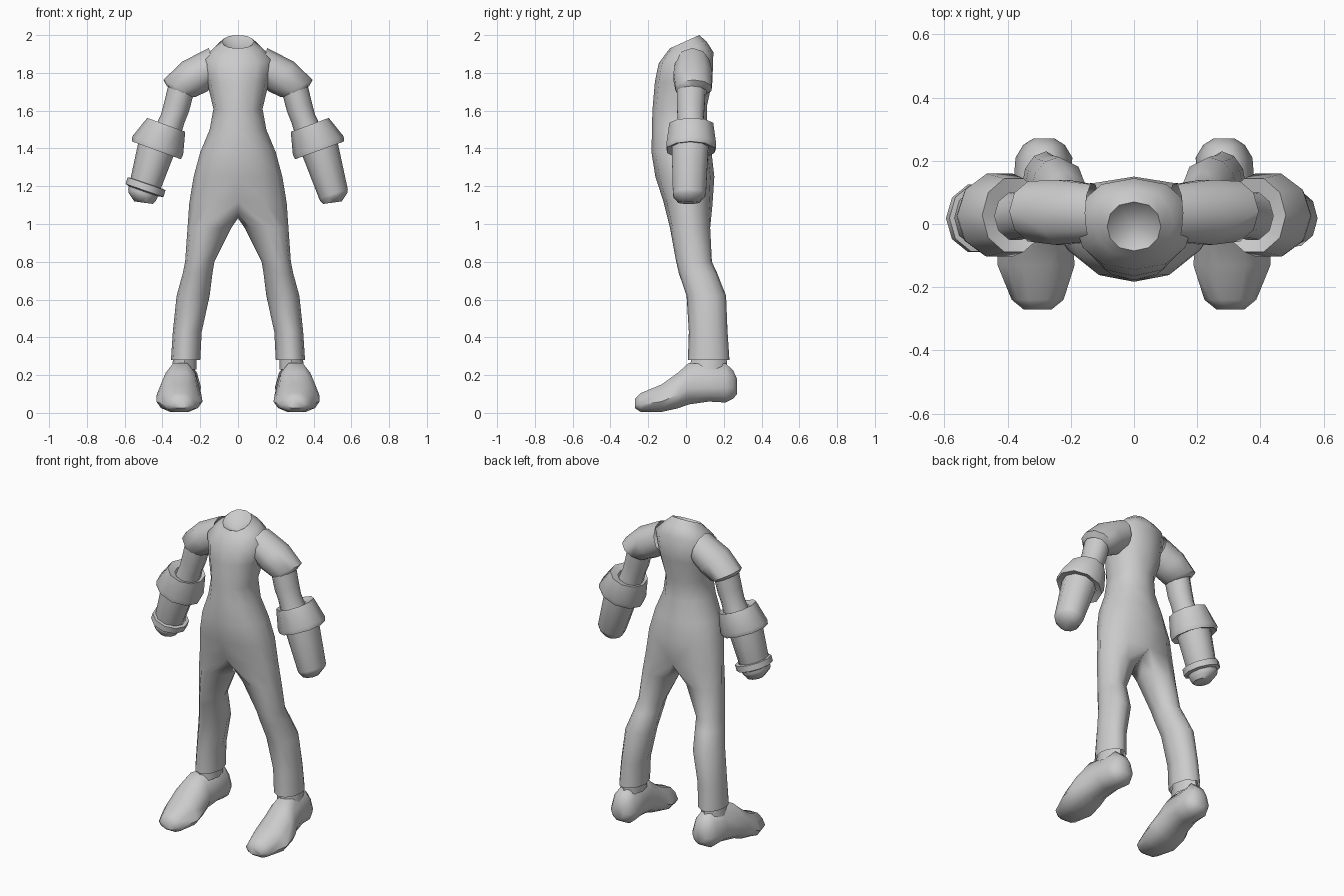
import bpy, bmesh
from math import sin, cos, radians, pi
from mathutils import Vector


def finish(name, bm, mirror=True, angle=50):
    bmesh.ops.recalc_face_normals(bm, faces=bm.faces)
    me = bpy.data.meshes.new(name)
    bm.to_mesh(me)
    bm.free()
    ob = bpy.data.objects.new(name, me)
    bpy.context.collection.objects.link(ob)
    bpy.ops.object.select_all(action='DESELECT')
    bpy.context.view_layer.objects.active = ob
    ob.select_set(True)
    bpy.ops.object.shade_smooth_by_angle(angle=radians(angle))
    if mirror:
        m = ob.modifiers.new("Mirror", 'MIRROR')
        m.merge_threshold = 0.0005
    return ob


def bridge(bm, a, b, closed=True):
    n = len(a)
    for i in range(n if closed else n - 1):
        j = (i + 1) % n
        bm.faces.new((a[i], a[j], b[j], b[i]))


def loft(name, rings, caps=(False, False), mirror=True):
    bm = bmesh.new()
    vs = [[bm.verts.new(p) for p in r] for r in rings]
    for a, b in zip(vs, vs[1:]):
        bridge(bm, a, b)
    if caps[0]:
        bm.faces.new(vs[0])
    if caps[1]:
        bm.faces.new(vs[-1])
    return finish(name, bm, mirror)


def limb_ring(x, y, z, rx, ry, tilt, n=10, side=1):
    # ring across a limb that leans outwards by tilt degrees
    a = radians(tilt)
    return [Vector((side * (x + cos(a) * rx * cos(t)), y + ry * sin(t), z + sin(a) * rx * cos(t)))
            for t in (2 * pi * i / n for i in range(n))]


# Suit: half torso rings that split into a leg at the crotch, then mirrored
N = 7
half = [radians(-90 + 180 * i / (N - 1)) for i in range(N)]
torso = [  # z front, z back, half width, y front, y back
    (1.93, 2.00, .085, -.085, .07),
    (1.905, 1.965, .125, -.105, .11),
    (1.85, 1.91, .185, -.145, .145),
    (1.75, 1.76, .165, -.165, .14),
    (1.60, 1.62, .130, -.178, .11),
    (1.50, 1.50, .150, -.180, .11),
    (1.38, 1.38, .200, -.183, .135),
    (1.25, 1.25, .235, -.162, .15),
    (1.12, 1.10, .258, -.120, .14)]
bm = bmesh.new()
prev = None
for zf, zb, w, yf, yb in torso:
    row = []
    for t in half:
        k = (sin(t) + 1) / 2
        x = 0 if abs(abs(t) - pi / 2) < 1e-4 else w * cos(t) ** 0.85
        row.append(bm.verts.new((x, yf + (yb - yf) * k, zf + (zb - zf) * k)))
    if prev:
        bridge(bm, prev, row, False)
    else:
        # sunken neck opening
        pit = bm.verts.new((0, -.01, 1.9))
        for a, b in zip(row, row[1:]):
            bm.faces.new((a, b, pit))
    prev = row
prev = prev + [bm.verts.new((0, y, z)) for y, z in ((.08, 1.06), (.02, 1.03), (-.06, 1.06))]
legs = [  # z, inner x, outer x, y front, y back
    (.98, .035, .267, -.085, .128),
    (.80, .125, .280, -.052, .137),
    (.74, .135, .292, -.038, .165),
    (.62, .150, .325, .003, .212),
    (.43, .192, .345, .015, .220),
    (.28, .200, .355, .010, .230)]
angles = half + [radians(d) for d in (135, 180, 225)]
for z, xi, xo, yf, yb in legs:
    row = [bm.verts.new(((xi + xo) / 2 + (xo - xi) / 2 * cos(t),
                         (yf + yb) / 2 + (yb - yf) / 2 * sin(t), z)) for t in angles]
    bridge(bm, prev, row)
    prev = row
finish("suit", bm, angle=60)

# Short sleeves, with the hem turned in around the arm
loft("sleeve", [limb_ring(*r) for r in (
    (.13, .035, 1.84, .095, .095, 75),
    (.23, .037, 1.78, .103, .108, 50),
    (.31, .040, 1.718, .096, .10, 28),
    (.312, .030, 1.70, .072, .08, 25))])

# Bare arms
loft("arm", [limb_ring(*r) for r in (
    (.30, .028, 1.72, .072, .08, 24),
    (.325, .025, 1.62, .070, .077, 20),
    (.345, .025, 1.56, .066, .072, 20),
    (.375, .025, 1.48, .072, .078, 20))])

# Flared glove cuffs
loft("glove_cuff", [limb_ring(*r) for r in (
    (.375, .025, 1.51, .070, .078, 20),
    (.38, .028, 1.525, .107, .122, 20),
    (.425, .028, 1.415, .143, .138, 20),
    (.432, .025, 1.39, .138, .132, 20),
    (.430, .022, 1.40, .100, .102, 20))])

# Plain hands
loft("hand", [limb_ring(*r) for r in (
    (.43, .022, 1.41, .101, .102, 19),
    (.505, .018, 1.16, .080, .092, 18),
    (.508, .016, 1.145, .076, .085, 17),
    (.50, .015, 1.113, .050, .058, 8))], caps=(False, True))

# Band near the end of one hand only
loft("hand_band", [limb_ring(*r, side=-1) for r in (
    (.482, .019, 1.215, .085, .092, 19),
    (.484, .019, 1.213, .106, .112, 19),
    (.495, .018, 1.178, .106, .112, 19),
    (.498, .018, 1.172, .083, .092, 19))], mirror=False)

# Shoes: sections from toe to heel, narrower towards the top


def shoe_ring(y, cx, bottom, top, rx, n=10):
    pts = []
    for i in range(n):
        t = 2 * pi * i / n
        s, c = sin(t), cos(t)
        lower = bottom + (top - bottom) * 0.38
        z = lower + (s * (top - lower) if s > 0 else s * (lower - bottom)) / sin(radians(72))
        pts.append((cx + rx * c * (1 - .12 * max(s, 0)) * (1.3 if abs(s) > .8 else 1), y, z))
    return pts


loft("shoe", [shoe_ring(*r) for r in (
    (-.270, .305, .025, .075, .045),
    (-.240, .305, .005, .105, .082),
    (-.130, .310, .005, .150, .122),
    (-.040, .312, .025, .215, .118),
    (.015, .305, .045, .265, .103),
    (.120, .292, .060, .255, .090),
    (.210, .285, .055, .262, .090),
    (.250, .285, .075, .225, .066),
    (.270, .285, .100, .180, .035))], caps=(True, True))

# Ankles linking trousers and shoes
loft("ankle", [limb_ring(*r, n=8) for r in (
    (.279, .122, .32, .060, .09, 0),
    (.285, .120, .23, .066, .10, 0))])
